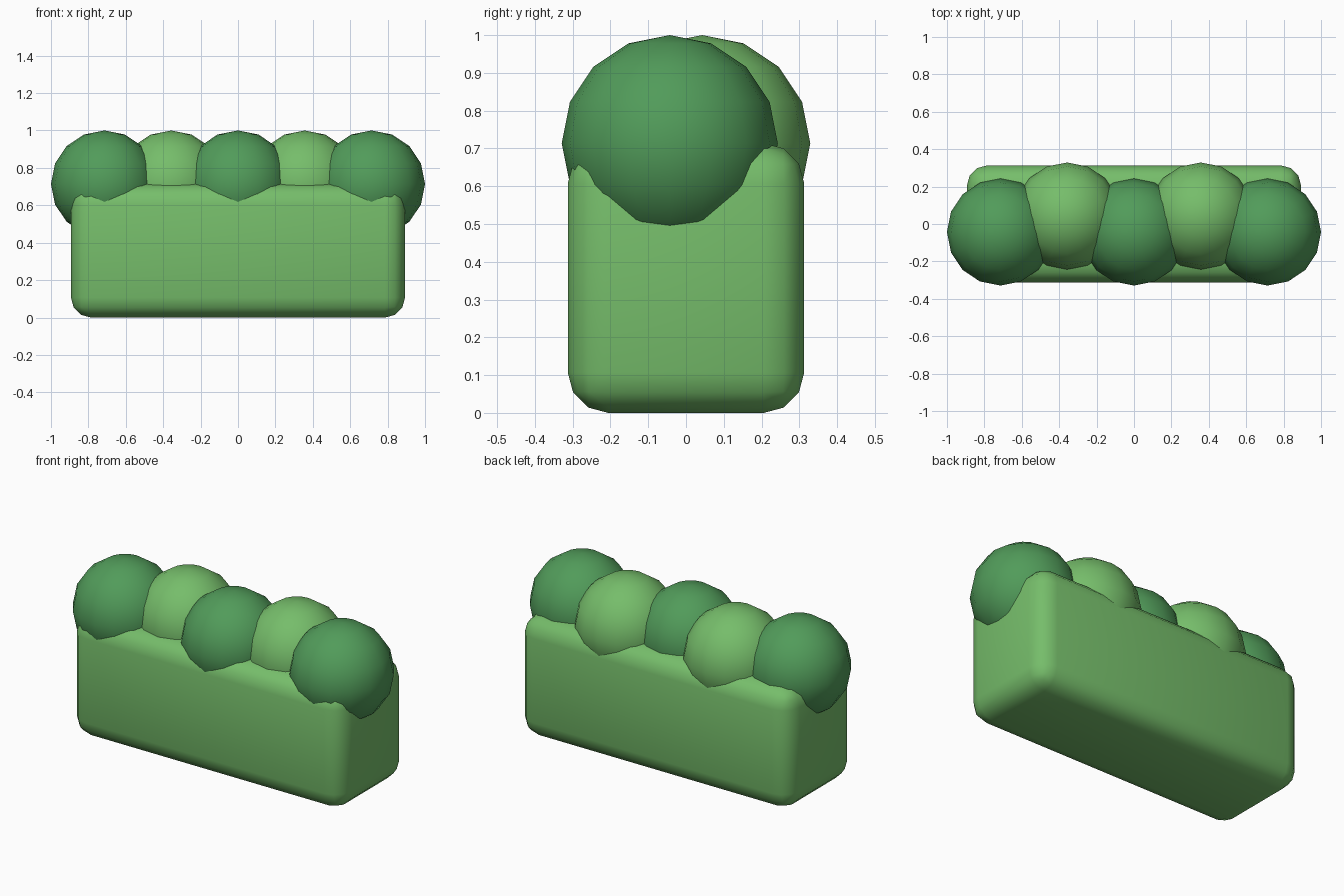
import bpy

cube = bpy.data.objects.get("Cube")
if cube:
    bpy.data.objects.remove(cube, do_unlink=True)


def make_material(name, rgb):
    mat = bpy.data.materials.new(name)
    mat.use_nodes = True
    colour = (*rgb, 1)
    mat.diffuse_color = colour
    mat.node_tree.nodes["Principled BSDF"].inputs["Base Color"].default_value = colour
    return mat


light_green = make_material("light leaf green", (0.18, 0.51, 0.145))
dark_green = make_material("dark leaf green", (0.083, 0.33, 0.102))

RADIUS = 0.286
SPACING = 0.357
BALL_Z = 0.714
BODY = (1.786, 0.626, 0.714)


def finish(obj, name, mat):
    obj.name = name
    obj.data.materials.append(mat)
    bpy.ops.object.shade_smooth()


# Rounded hedge body
bpy.ops.mesh.primitive_cube_add(size=1, location=(0, 0, BODY[2] / 2))
body = bpy.context.object
body.scale = BODY
bpy.ops.object.transform_apply(location=False, rotation=False, scale=True)
bevel = body.modifiers.new("rounded edges", "BEVEL")
bevel.width = 0.107
bevel.segments = 3
finish(body, "hedge_body", light_green)

# Row of alternating foliage balls: dark ones forward, light ones back
for i in range(-2, 3):
    dark = i % 2 == 0
    bpy.ops.mesh.primitive_uv_sphere_add(
        segments=16, ring_count=8, radius=RADIUS,
        location=(i * SPACING, -0.043 if dark else 0.043, BALL_Z))
    finish(bpy.context.object, f"foliage_ball_{i + 3}",
           dark_green if dark else light_green)
